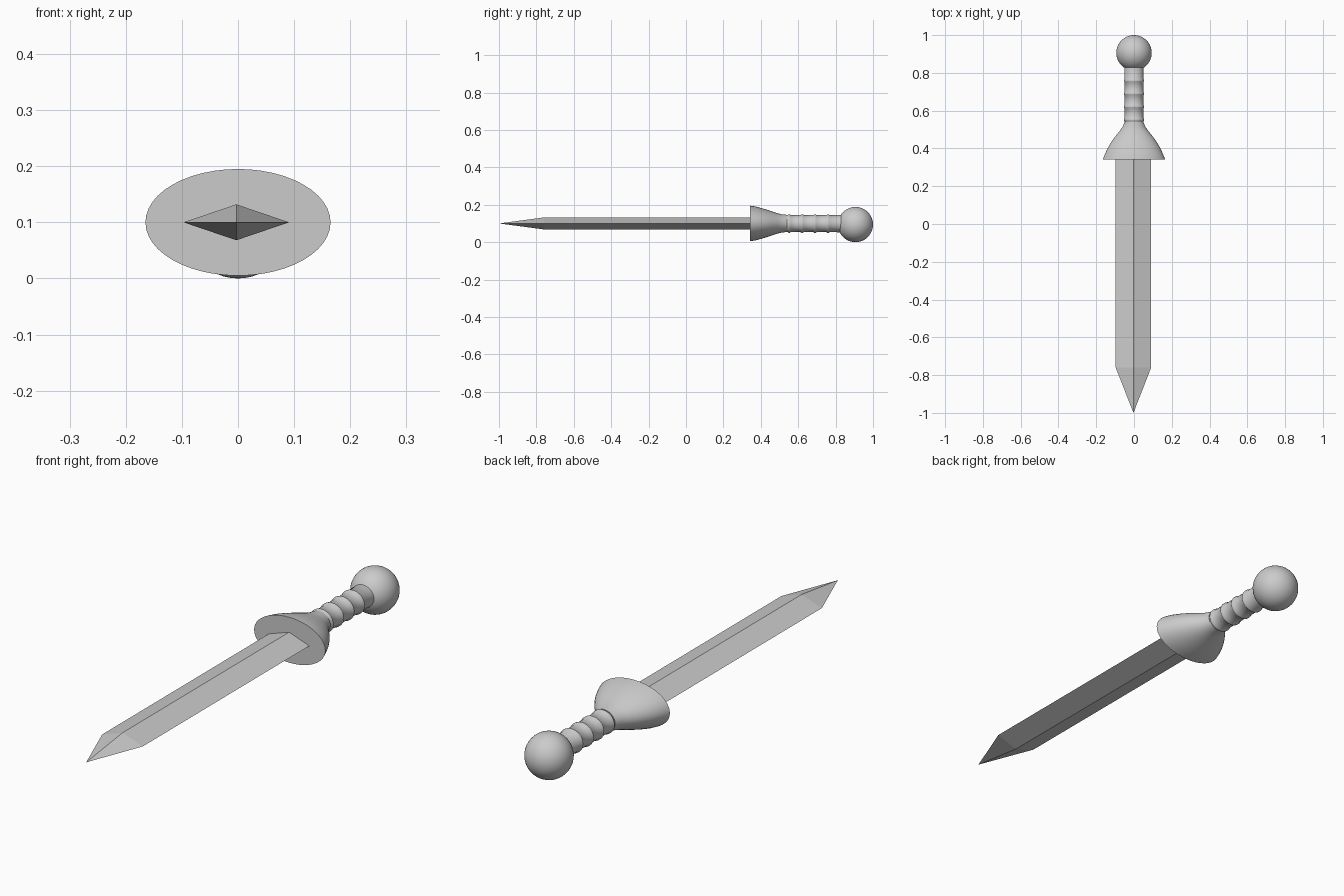
import bpy, bmesh, math

cube = bpy.data.objects.get("Cube")
if cube:
    bpy.data.objects.remove(cube, do_unlink=True)

steel = bpy.data.materials.new("light grey steel")
steel.use_nodes = True
GREY = (0.6, 0.6, 0.6, 1)
steel.diffuse_color = GREY
steel.node_tree.nodes["Principled BSDF"].inputs["Base Color"].default_value = GREY

AXIS_Z = 0.1


def loft(name, sections, sides, smooth_angle=None, cx=0.0, cz=AXIS_Z):
    """Join elliptical sections (y, half width, half height) along y."""
    bm = bmesh.new()
    rings = []
    for y, rx, rz in sections:
        if rx == 0:
            rings.append([bm.verts.new((cx, y, cz))])
            continue
        angles = [math.tau * i / sides for i in range(sides)]
        rings.append([bm.verts.new((cx + rx * math.cos(a), y, cz + rz * math.sin(a)))
                      for a in angles])
    for a, b in zip(rings, rings[1:]):
        for i in range(sides):
            j = (i + 1) % sides
            if len(a) == 1:
                bm.faces.new((a[0], b[i], b[j]))
            else:
                bm.faces.new((a[i], a[j], b[j], b[i]))
    for end in (rings[0], rings[-1]):
        if len(end) > 1:
            bm.faces.new(end)
    bmesh.ops.recalc_face_normals(bm, faces=bm.faces)
    mesh = bpy.data.meshes.new(name)
    bm.to_mesh(mesh)
    bm.free()
    mesh.materials.append(steel)
    obj = bpy.data.objects.new(name, mesh)
    bpy.context.collection.objects.link(obj)
    if smooth_angle:
        smooth(obj, smooth_angle)
    return obj


def smooth(obj, degrees):
    bpy.ops.object.select_all(action="DESELECT")
    obj.select_set(True)
    bpy.context.view_layer.objects.active = obj
    bpy.ops.object.shade_smooth_by_angle(angle=math.radians(degrees))


# Diamond blade with pointed tip
loft("blade", [(-1, 0, 0), (-0.76, 0.094, 0.032), (0.36, 0.094, 0.032)], 4, cx=-0.003)

# Flared oval guard
loft("guard", [(0.342, 0.165, 0.095), (0.37, 0.154, 0.091), (0.40, 0.14, 0.083),
               (0.43, 0.123, 0.074), (0.46, 0.102, 0.064), (0.49, 0.078, 0.054),
               (0.515, 0.06, 0.048), (0.54, 0.05, 0.046)], 48, 40)

# Grip with four raised rings
grip = [(0.52, 0.05, 0.046)]
for k in range(4):
    y = 0.552 + 0.069 * k
    grip += [(y - 0.009, 0.049, 0.045), (y - 0.003, 0.054, 0.05),
             (y + 0.003, 0.054, 0.05), (y + 0.009, 0.049, 0.045)]
grip += [(0.84, 0.051, 0.047)]
loft("grip", grip, 32, 60, cz=0.099)

# Round pommel
bpy.ops.mesh.primitive_uv_sphere_add(segments=40, ring_count=24, radius=0.094,
                                     location=(0, 0.906, 0.094))
pommel = bpy.context.object
pommel.name = "pommel"
pommel.data.materials.append(steel)
smooth(pommel, 40)
